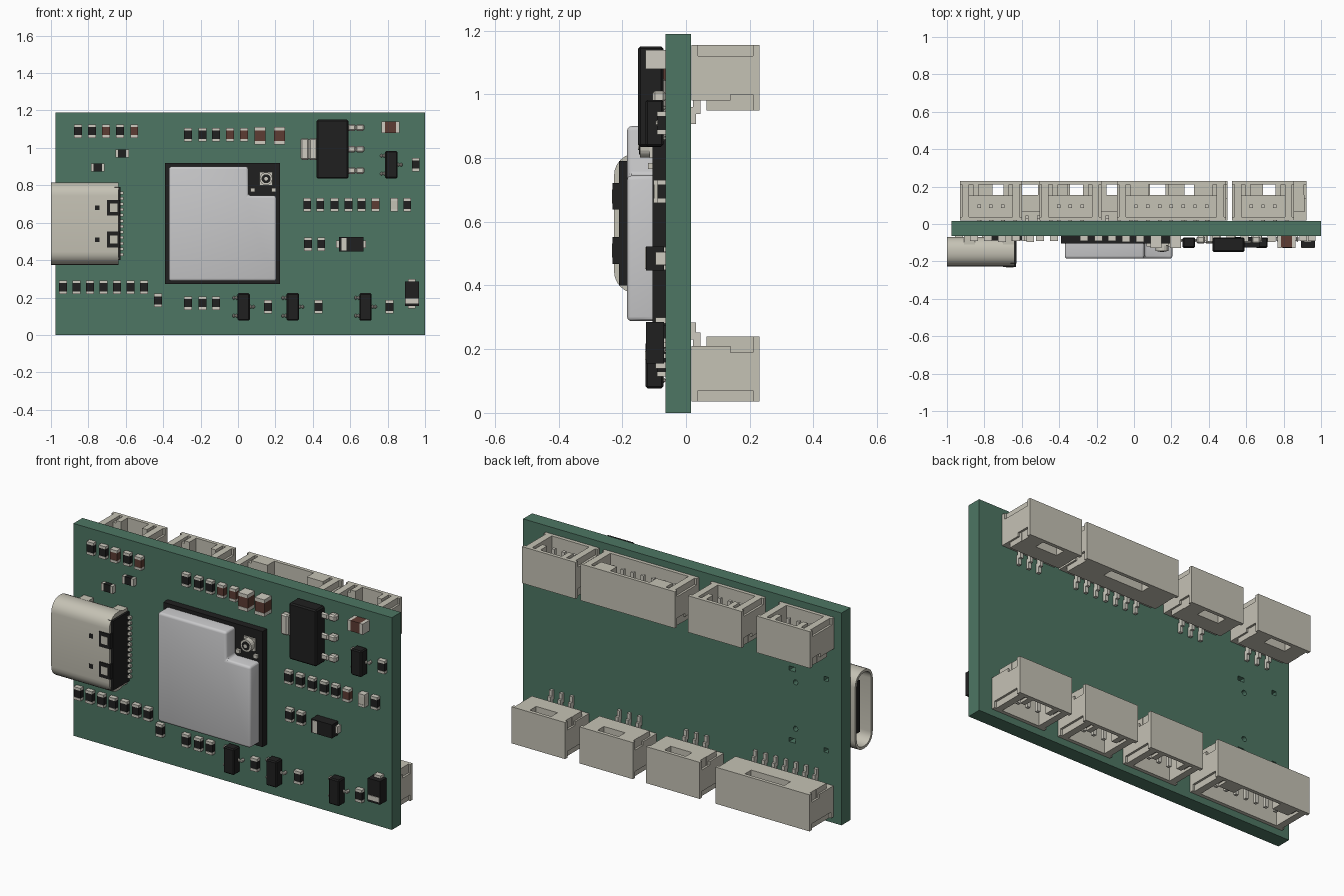
import bpy, bmesh
from math import pi, cos, sin
from mathutils import Matrix, Vector

if "Cube" in bpy.data.objects:
    bpy.data.objects.remove(bpy.data.objects["Cube"])


def material(name, colour):
    mat = bpy.data.materials.new(name)
    mat.use_nodes = True
    mat.diffuse_color = (*colour, 1)
    mat.node_tree.nodes["Principled BSDF"].inputs["Base Color"].default_value = (*colour, 1)
    return mat


GREEN = material("board green", (.075, .18, .125))
BLACK = material("black plastic", (.014, .014, .014))
BEIGE = material("warm beige", (.56, .54, .46))
METAL = material("tinned metal", (.62, .6, .53))
SILVER = material("shield silver", (.58, .58, .59))
BROWN = material("capacitor brown", (.11, .045, .033))
FRONT, BACK = -.065, .015


class Builder:
    """Collects boxes, cylinders and extrusions into one mesh."""

    def __init__(self):
        self.bm, self.mats = bmesh.new(), []

    def paint(self, faces, mat):
        if mat not in self.mats:
            self.mats.append(mat)
        for face in faces:
            face.material_index = self.mats.index(mat)

    def box(self, mat, x, y, z):
        size = Matrix.Diagonal((x[1] - x[0], y[1] - y[0], z[1] - z[0], 1))
        centre = Vector((sum(x) / 2, sum(y) / 2, sum(z) / 2))
        made = bmesh.ops.create_cube(self.bm, size=1, matrix=Matrix.Translation(centre) @ size)
        self.paint({f for v in made["verts"] for f in v.link_faces}, mat)

    def cylinder(self, mat, radius, y, x=0, z=0, sides=20):
        place = Matrix.Translation((x, sum(y) / 2, z)) @ Matrix.Rotation(pi / 2, 4, "X")
        made = bmesh.ops.create_cone(self.bm, cap_ends=True, segments=sides, radius1=radius,
                                     radius2=radius, depth=y[1] - y[0], matrix=place)
        self.paint({f for v in made["verts"] for f in v.link_faces}, mat)

    def mesh(self, name):
        bmesh.ops.recalc_face_normals(self.bm, faces=self.bm.faces)
        data = bpy.data.meshes.new(name)
        self.bm.to_mesh(data)
        self.bm.free()
        for mat in self.mats:
            data.materials.append(mat)
        return data


def place(name, data, location=(0, 0, 0), turn=0, bevel=0):
    obj = bpy.data.objects.new(name, data)
    bpy.context.scene.collection.objects.link(obj)
    obj.location = location
    obj.rotation_euler.y = turn
    if bevel:
        mod = obj.modifiers.new("edge", "BEVEL")
        mod.width, mod.segments = bevel, 1
    return obj


def smooth(obj):
    bpy.ops.object.select_all(action="DESELECT")
    obj.select_set(True)
    bpy.context.view_layer.objects.active = obj
    bpy.ops.object.shade_smooth_by_angle()


# Circuit board with mounting slots behind the socket
build = Builder()
build.box(GREEN, (-.975, 1), (FRONT, BACK), (0, 1.19))
board = place("circuit_board", build.mesh("circuit_board"))
build = Builder()
for side in (-1, 1):
    for x, half in ((-.67, .02), (-.88, .014)):
        build.box(GREEN, (x - half, x + half), (-.1, .1), (.583 + side * .2, .607 + side * .2))
    build.cylinder(GREEN, .014, (-.1, .1), -.69, .595 + side * .13)
cutter = place("slot_cutter", build.mesh("slot_cutter"))
cutter.hide_render = True
cut = board.modifiers.new("slots", "BOOLEAN")
cut.object, cut.solver = cutter, "EXACT"
bpy.context.view_layer.objects.active = board
bpy.ops.object.modifier_apply(modifier="slots")
bpy.data.objects.remove(cutter)


# Wire connectors: shrouded housings with pins and solder leads
def connector(pins):
    half = .0315 * (pins - 1) + .103
    window = half - .1 if pins < 5 else half - .17
    depth = (0, .205)
    b = Builder()
    b.box(BEIGE, (-half, half), (.018, .038), (.03, .205))
    b.box(BEIGE, (-half, half), (.21, .23), depth)
    b.box(BEIGE, (-half + .01, half - .01), (.065, .155), (0, .07))
    b.box(BEIGE, (-half + .01, half - .01), (.03, .065), (.03, .07))
    for s in (-1, 1):
        span = lambda a, c: sorted((s * a, s * c))
        b.box(BEIGE, span(half - .05, half - .012), (.065, .215), depth)
        b.box(BEIGE, span(half - .05, half - .012), (.02, .07), (.03, .205))
        b.box(BEIGE, span(half - .03, half), (.018, .14), (.03, .17))
        b.box(BEIGE, span(half - .03, half), (.13, .22), (.05, .17))
        b.box(BEIGE, span(window, half - .03), (.15, .215), (0, .19))
        b.box(BEIGE, span(window, half - .07), (.15, .215), depth)
    for i in range(pins):
        x = (i - (pins - 1) / 2) * .063
        width = (x - .009, x + .009)
        b.box(METAL, width, (.085, .103), (.06, .17))
        b.box(METAL, width, (BACK, .032), (-.043, .01))
        b.box(METAL, width, (.022, .046), (-.012, .035))
    return b.mesh("connector")


small, large = connector(3), connector(7)
for x, data in ((-.765, small), (-.34, small), (.2, large), (.69, small)):
    place("upper_connector", data, (x, 0, .95))
for x, data in ((.755, small), (.335, small), (-.08, small), (-.635, large)):
    place("lower_connector", data, (x, 0, .24), pi)

# Rounded metal socket shell, open at the outer end
MID_Y, MID_Z = -.148, .595


def rounded_ring(bm, x, inset):
    radius, points = .07 - inset, []
    for k in range(4):
        for step in range(7):
            angle = (k + step / 6) * pi / 2
            sy, sz = (1, -1, -1, 1)[k], (1, 1, -1, -1)[k]
            points.append(bm.verts.new((x, MID_Y + sy * .008 + radius * cos(angle),
                                        MID_Z + sz * .15 + radius * sin(angle))))
    return points


build = Builder()
rings = [rounded_ring(build.bm, x, inset) for x, inset in
         ((-.65, .014), (-1, .014), (-1, 0), (-.64, 0))]
for a, b in zip(rings, rings[1:]):
    for i in range(len(a)):
        j = (i + 1) % len(a)
        build.bm.faces.new((a[i], a[j], b[j], b[i]))
build.bm.faces.new(rings[3])
build.bm.faces.new(rings[0])
build.paint(build.bm.faces, BEIGE)
smooth(place("socket_shell", build.mesh("socket_shell")))

# Socket tongue, rear block, latch notches, contacts and feet
build = Builder()
build.box(BLACK, (-.96, -.65), (MID_Y - .02, MID_Y + .02), (.45, .74))
build.box(BLACK, (-.66, -.628), (-.21, FRONT), (.4, .79))
for s in (-1, 1):
    z = MID_Z + s * .085
    build.box(BLACK, (-.7, -.632), (-.231, -.2), (z - .042, z + .042))
    build.box(BEIGE, (-.685, -.645), (-.233, -.2), (z - .022, z + .022))
    build.box(BLACK, (-.765, -.74), (-.228, -.22), (z - .012, z + .012))
    for x in (-.67, -.88):
        z = MID_Z + s * .2
        build.box(BEIGE, (x - .03, x + .03), (-.13, -.03), (z - .012, z + .012))
for i in range(12):
    z = .43 + i * .03
    build.box(METAL, (-.64, -.612), (-.08, FRONT), (z - .008, z + .008))
place("socket_details", build.mesh("socket_details"))

# Wireless module: black carrier, notched shield can, antenna jack
build = Builder()
build.box(BLACK, (-.39, .225), (-.105, FRONT), (.272, .92))
place("module_carrier", build.mesh("module_carrier"))
build = Builder()
outline = ((-.37, .288), (.205, .288), (.205, .745), (.055, .745), (.055, .9), (-.37, .9))
face = build.bm.faces.new([build.bm.verts.new((x, -.1, z)) for x, z in outline])
top = bmesh.ops.extrude_face_region(build.bm, geom=[face])["geom"]
top_verts = [v for v in top if isinstance(v, bmesh.types.BMVert)]
bmesh.ops.translate(build.bm, verts=top_verts, vec=(0, -.085, 0))
rim = [e for e in build.bm.edges if any(v in top_verts for v in e.verts)]
bmesh.ops.bevel(build.bm, geom=rim, offset=.014, segments=3, profile=.5, affect="EDGES")
build.paint(build.bm.faces, SILVER)
smooth(place("shield_can", build.mesh("shield_can")))
build = Builder()
build.box(METAL, (.115, .185), (-.115, -.1), (.8, .87))
build.cylinder(METAL, .034, (-.145, -.11), .15, .835)
build.cylinder(BLACK, .024, (-.147, -.12), .15, .835)
build.cylinder(METAL, .01, (-.15, -.12), .15, .835)
for x in (.08, .19):
    build.box(METAL, (x - .012, x + .012), (-.12, -.1), (.765, .785))
place("antenna_jack", build.mesh("antenna_jack"))


# Chip resistors and capacitors with metal end caps
def chip(mat, width, length, height):
    b = Builder()
    w, h, cap = width / 2, length / 2, length * .2
    b.box(mat, (-w, w), (-height, 0), (-h + cap, h - cap))
    for z in ((-h, cap - h), (h - cap, h)):
        b.box(METAL, (-w, w), (-height - .002, 0), z)
    return b.mesh("chip")


resistor = chip(BLACK, .042, .072, .024)
capacitor = chip(BROWN, .042, .072, .03)
big_capacitor = chip(BROWN, .06, .095, .06)
pale_chip = chip(BEIGE, .04, .072, .035)


def chips(name, data, z, *columns, turn=0):
    for x in columns:
        place(name, data, (x, FRONT, z), turn)


chips("resistor", resistor, 1.09, -.855, -.78, -.63)
chips("capacitor", capacitor, 1.09, -.705, -.555)
chips("resistor", resistor, .97, -.62, turn=pi / 2)
chips("resistor", resistor, .895, -.75, turn=pi / 2)
chips("resistor", resistor, 1.07, -.267, -.19, -.118)
chips("capacitor", capacitor, 1.07, -.043, .032)
chips("large_capacitor", big_capacitor, 1.065, .118, .222)
chips("large_capacitor", big_capacitor, 1.11, .815, turn=pi / 2)
chips("resistor", resistor, .91, .95)
chips("resistor", resistor, .695, .37, .44, .515, .59, .66, .905)
chips("capacitor", capacitor, .695, .735)
chips("pale_chip", pale_chip, .695, .835)
chips("resistor", resistor, .485, .375, .445)
chips("resistor", resistor, .255, *(-.935 + i * .072 for i in range(7)))
chips("resistor", resistor, .185, -.428)
chips("resistor", resistor, .17, -.267, -.19, -.118)
chips("resistor", resistor, .15, .16, .43, .81)


# Transistors: one lead on one side, two on the other
def lead(b, x, z, half, height):
    middle = sum(x) / 2
    inner, outer = sorted(x, key=abs)
    b.box(METAL, sorted((inner, middle)), (-height, -height + .015), (z - half, z + half))
    b.box(METAL, sorted((middle, outer)), (-height, 0), (z - half, z + half))


build = Builder()
build.box(BLACK, (-.033, .033), (-.062, -.006), (-.073, .073))
lead(build, (.03, .06), 0, .01, .03)
for z in (-.048, .048):
    lead(build, (-.06, -.03), z, .01, .03)
transistor = build.mesh("transistor")
for x, z in ((.03, .15), (.293, .15), (.682, .15), (.82, .91)):
    place("transistor", transistor, (x, FRONT, z), bevel=.006)

# Diodes with a polarity band
build = Builder()
build.box(BLACK, (-.038, .038), (-.06, -.004), (-.065, .065))
build.box(METAL, (-.034, .034), (-.063, -.055), (-.052, -.026))
for z in ((-.08, -.06), (.06, .08)):
    build.box(METAL, (-.02, .02), (-.03, 0), z)
diode = build.mesh("diode")
place("diode", diode, (.605, FRONT, .485), pi / 2)
place("diode", diode, (.93, FRONT, .22))

# Voltage regulator with a wide tab and three leads
build = Builder()
build.box(BLACK, (-.085, .085), (-.085, -.006), (-.158, .158))
lead(build, (-.17, -.08), 0, .058, .04)
for z in (-.115, 0, .115):
    lead(build, (.08, .17), z, .018, .04)
place("regulator", build.mesh("regulator"), (.505, FRONT, .993), bevel=.008)
